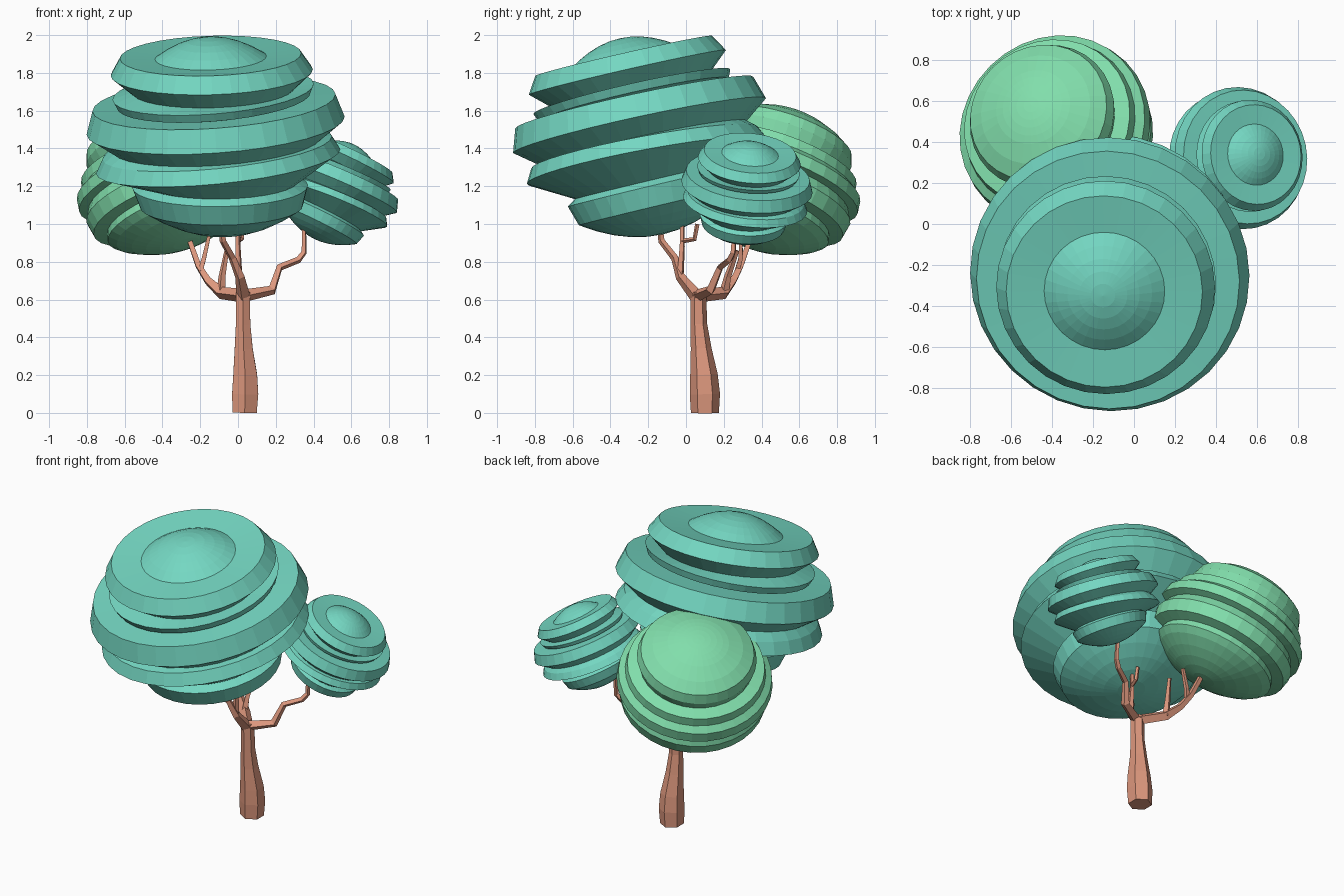
import bpy, bmesh, math
from mathutils import Vector

cube = bpy.data.objects.get("Cube")
if cube:
    bpy.data.objects.remove(cube)


def material(name, rgb):
    m = bpy.data.materials.new(name)
    m.use_nodes = True
    colour = (*rgb, 1)
    m.diffuse_color = colour
    bsdf = m.node_tree.nodes["Principled BSDF"]
    bsdf.inputs["Base Color"].default_value = colour
    bsdf.inputs["Roughness"].default_value = 0.8
    return m


teal = material("teal leaves", (0.175, 0.68, 0.54))
green = material("light green leaves", (0.22, 0.73, 0.41))
bark = material("bark", (0.72, 0.31, 0.205))


def add_object(name, mesh, mat):
    mesh.materials.clear()
    mesh.materials.append(mat)
    ob = bpy.data.objects.new(name, mesh)
    bpy.context.scene.collection.objects.link(ob)
    return ob


def dome(radius, rim, apex, steps=5):
    """Profile points from the apex to the rim of a shallow dome."""
    return [(radius * i / steps, apex + (rim - apex) * (i / steps) ** 2)
            for i in range(1, steps + 1)]


def lean(points, slope_x=0, slope_y=0):
    """Give the layer made by these profile points its own slight tilt."""
    return [(r, h, slope_x, slope_y) for r, h in points]


def crown(name, profile, top, bottom, centre, axis, mat, scale=1.0, sides=32):
    """Spin a profile of leaning layers about a tilted axis."""
    bm = bmesh.new()
    rings = []
    for r, h, sx, sy in profile:
        ring = []
        for i in range(sides):
            a = 2 * math.pi * i / sides
            x, y = r * math.cos(a), r * math.sin(a)
            ring.append(bm.verts.new((x, y, h + sx * x + sy * y)))
        rings.append(ring)
    first, last = bm.verts.new((0, 0, top)), bm.verts.new((0, 0, bottom))
    for i in range(sides):
        j = (i + 1) % sides
        bm.faces.new((first, rings[0][i], rings[0][j]))
        bm.faces.new((last, rings[-1][j], rings[-1][i]))
        for a, b in zip(rings, rings[1:]):
            bm.faces.new((a[i], b[i], b[j], a[j]))
    bmesh.ops.recalc_face_normals(bm, faces=bm.faces)
    mesh = bpy.data.meshes.new(name)
    bm.to_mesh(mesh)
    bm.free()
    ob = add_object(name, mesh, mat)
    ob.location = centre
    ob.rotation_mode = 'QUATERNION'
    ob.rotation_quaternion = Vector((0, 0, 1)).rotation_difference(Vector(axis))
    ob.scale = (scale,) * 3


def limb(name, points, sides=6):
    """Tapered faceted tube through (x, y, z, radius) points."""
    curve = bpy.data.curves.new(name + " path", 'CURVE')
    curve.dimensions = '3D'
    curve.bevel_depth = 1
    curve.bevel_resolution = (sides - 4) // 2
    curve.use_fill_caps = True
    spline = curve.splines.new('POLY')
    spline.points.add(len(points) - 1)
    spline.use_smooth = False
    for p, (x, y, z, r) in zip(spline.points, points):
        p.co = (x, y, z, 1)
        p.radius = r
    temp = bpy.data.objects.new(name + " path", curve)
    bpy.context.scene.collection.objects.link(temp)
    bpy.context.view_layer.update()
    graph = bpy.context.evaluated_depsgraph_get()
    mesh = bpy.data.meshes.new_from_object(temp.evaluated_get(graph))
    bpy.data.objects.remove(temp)
    add_object(name, mesh, bark)


# Two teal crowns share one stepped profile
stepped = (
    lean(dome(0.295, 0.42, 0.525) + [(0.48, 0.43), (0.535, 0.34), (0.43, 0.245)], -0.04, 0)
    + lean([(0.535, 0.235), (0.515, 0.19), (0.45, 0.175)], 0.01, 0)
    + lean([(0.645, 0.175), (0.685, 0.05), (0.56, -0.045)], 0, -0.01)
    + lean([(0.61, -0.07), (0.65, -0.145)], 0.03, -0.04)
    + lean([(0.42, -0.25), (0.465, -0.28)] + dome(0.43, -0.39, -0.54)[::-1], -0.06, 0.01))
crown("large_crown", stepped, 0.525, -0.54, (-0.115, -0.235, 1.472),
      (-0.07, -0.22, 0.967), teal)
crown("small_crown", stepped, 0.525, -0.54, (0.51, 0.32, 1.175),
      (0.39, 0.09, 0.91), teal, scale=0.51)

# Light green crown with a rounded cap
rounded = lean(dome(0.19, 0.345, 0.38) + [
    (0.28, 0.305), (0.35, 0.26), (0.37, 0.20), (0.354, 0.14), (0.425, 0.12),
    (0.435, 0.065), (0.475, 0.035), (0.483, -0.03), (0.435, -0.045), (0.465, -0.10),
    (0.45, -0.18), (0.38, -0.20), (0.39, -0.24)] + dome(0.35, -0.275, -0.385)[::-1])
crown("green_crown", rounded, 0.38, -0.385, (-0.39, 0.462, 1.24),
      (-0.30, 0.32, 0.90), green)

# Trunk, flared at the foot
limb("trunk", [(0.035, 0.10, 0, 0.074), (0.038, 0.10, 0.10, 0.080),
               (0.038, 0.095, 0.20, 0.073), (0.030, 0.080, 0.34, 0.055),
               (0.027, 0.068, 0.47, 0.044), (0.027, 0.065, 0.64, 0.042)])

# Branches reaching into each crown
limb("back_branch", [(0.03, 0.06, 0.62, 0.036), (-0.09, 0.20, 0.635, 0.034),
                     (-0.16, 0.25, 0.70, 0.024), (-0.21, 0.29, 0.78, 0.020),
                     (-0.27, 0.35, 0.95, 0.017)], 4)
limb("back_inner_twig", [(-0.09, 0.20, 0.63, 0.026), (-0.085, 0.22, 0.72, 0.019),
                         (-0.06, 0.27, 0.86, 0.012)], 4)
limb("back_outer_twig", [(-0.20, 0.27, 0.75, 0.018), (-0.18, 0.29, 0.82, 0.016),
                         (-0.15, 0.29, 0.95, 0.012)], 4)
limb("left_branch", [(0.03, 0.06, 0.62, 0.034), (0.18, 0.13, 0.65, 0.027),
                     (0.22, 0.18, 0.77, 0.020), (0.32, 0.23, 0.81, 0.018),
                     (0.35, 0.25, 0.85, 0.016), (0.35, 0.26, 1.0, 0.012)], 4)
limb("front_branch", [(0.03, 0.06, 0.61, 0.038), (0.01, -0.03, 0.72, 0.026),
                      (-0.03, -0.06, 0.82, 0.020), (-0.08, -0.13, 0.91, 0.018),
                      (-0.09, -0.14, 1.0, 0.015)], 4)
limb("front_twig", [(0.005, -0.03, 0.73, 0.020), (0.0, -0.02, 0.88, 0.015),
                    (0.0, -0.02, 1.0, 0.012)], 4)
limb("front_side_twig", [(0.0, -0.02, 0.91, 0.013), (0.02, 0.045, 0.92, 0.013),
                         (0.02, 0.06, 1.0, 0.012)], 4)
